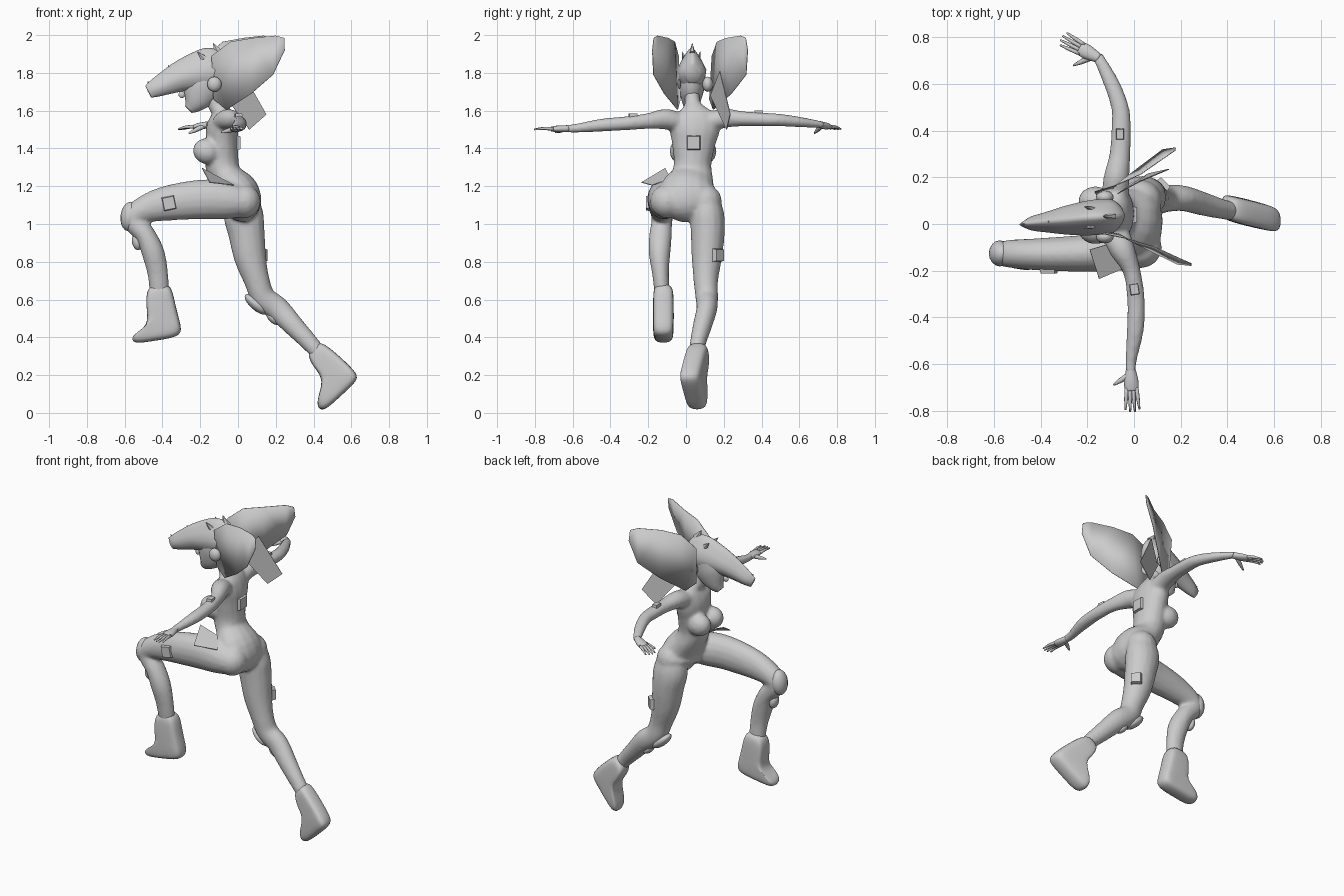
import bpy, bmesh, math
from mathutils import Vector

default_cube = bpy.data.objects.get("Cube")
if default_cube:
    bpy.data.objects.remove(default_cube, do_unlink=True)

grey = bpy.data.materials.new("plain_grey")
grey.use_nodes = True
grey.diffuse_color = (0.6, 0.6, 0.6, 1)
grey.node_tree.nodes["Principled BSDF"].inputs["Base Color"].default_value = (0.6, 0.6, 0.6, 1)


def finish(name, bm, smooth=True):
    """Turn a bmesh into a named grey object."""
    bmesh.ops.recalc_face_normals(bm, faces=bm.faces)
    mesh = bpy.data.meshes.new(name)
    bm.to_mesh(mesh)
    bm.free()
    mesh.materials.append(grey)
    for face in mesh.polygons:
        face.use_smooth = smooth
    obj = bpy.data.objects.new(name, mesh)
    bpy.context.collection.objects.link(obj)
    return obj


def loft(bm, rings):
    """Skin closed rings of equal length and cap both ends."""
    loops = [[bm.verts.new(point) for point in ring] for ring in rings]
    count = len(loops[0])
    for lower, upper in zip(loops, loops[1:]):
        for i in range(count):
            j = (i + 1) % count
            bm.faces.new((lower[i], lower[j], upper[j], upper[i]))
    bm.faces.new(loops[0][::-1])
    bm.faces.new(loops[-1])


def spline(stations, steps):
    """Catmull-Rom through stations of any dimension."""
    padded = [stations[0]] + list(stations) + [stations[-1]]
    result = []
    for a, b, c, d in zip(padded, padded[1:], padded[2:], padded[3:]):
        for k in range(steps):
            t = k / steps
            result.append([q + t / 2 * (r - p + t * (2 * p - 5 * q + 4 * r - s + t * (3 * (q - r) + s - p)))
                           for p, q, r, s in zip(a, b, c, d)])
    return result + [list(stations[-1])]


def tube(bm, stations, side, sides=16, steps=4, ridge=0.0):
    """Oval tube; a station is x, y, z, radius along side, other radius."""
    path = spline(stations, steps)
    centres = [Vector(p[:3]) for p in path]
    rings = []
    for i, p in enumerate(path):
        along = (centres[min(i + 1, len(path) - 1)] - centres[max(i - 1, 0)]).normalized()
        u = Vector(side)
        u = (u - along * u.dot(along)).normalized()
        v = along.cross(u)
        ring = []
        for k in range(sides):
            angle = math.tau * k / sides
            lift = math.sin(angle) * (1 if v.z >= 0 else -1)
            narrow = 1 - ridge * max(0, lift)
            ring.append(centres[i] + u * (p[3] * narrow * math.cos(angle)) + v * (p[4] * math.sin(angle)))
        rings.append(ring)
    loft(bm, rings)


def ball(bm, centre, radii, turn=0):
    """Ellipsoid, turned about the y axis."""
    made = bmesh.ops.create_uvsphere(bm, u_segments=16, v_segments=10, radius=1)["verts"]
    c, s = math.cos(turn), math.sin(turn)
    for vert in made:
        x, y, z = (a * b for a, b in zip(vert.co, radii))
        vert.co = Vector(centre) + Vector((c * x + s * z, y, c * z - s * x))


X, Y, Z = (1, 0, 0), (0, 1, 0), (0, 0, 1)

# Body: torso, neck, limbs fused into one skin
bm = bmesh.new()
tube(bm, [(.01, .03, 1.02, .06, .04), (.02, .02, 1.09, .165, .1), (0, .01, 1.17, .155, .11),
          (-.06, .03, 1.25, .115, .085), (-.085, .035, 1.32, .1, .09), (-.085, .04, 1.42, .115, .085),
          (-.085, .045, 1.5, .135, .085), (-.085, .045, 1.56, .13, .07), (-.095, .04, 1.6, .075, .05),
          (-.12, .035, 1.64, .042, .045), (-.15, .03, 1.72, .042, .045)], Y)
for y in (-.025, .1):
    ball(bm, (-.165, y, 1.385), (.075, .062, .068), .3)
for y in (-.1, .1):
    ball(bm, (.03, y, 1.12), (.09, .09, .09))

# Raised leg
tube(bm, [(.06, -.1, 1.11, .08, .07), (-.05, -.11, 1.125, .09, .1), (-.2, -.125, 1.13, .08, .105),
          (-.4, -.13, 1.105, .07, .09), (-.53, -.128, 1.06, .06, .065), (-.545, -.128, 1.01, .055, .06),
          (-.49, -.135, .94, .06, .055), (-.45, -.14, .85, .058, .06), (-.425, -.135, .74, .045, .055),
          (-.415, -.125, .62, .04, .05)], Y)
# Trailing leg
tube(bm, [(.03, .1, 1.15, .07, .08), (.03, .112, 1.05, .09, .105), (.045, .115, .95, .09, .097),
          (.065, .11, .82, .08, .085), (.1, .105, .7, .065, .068), (.135, .11, .61, .06, .065),
          (.21, .11, .55, .055, .065), (.3, .085, .455, .05, .055), (.385, .062, .365, .042, .046),
          (.44, .055, .3, .04, .04)], Y)
# Arms
right_arm = [(-.08, -.04, 1.54, .06, .05), (-.05, -.11, 1.555, .055, .055), (-.01, -.2, 1.545, .038, .042),
             (.008, -.32, 1.533, .038, .037), (.006, -.45, 1.523, .037, .034), (-.012, -.58, 1.507, .025, .024),
             (-.014, -.64, 1.505, .023, .02)]
left_arm = [(-.08, .12, 1.54, .06, .05), (-.075, .2, 1.56, .055, .052), (-.06, .3, 1.557, .045, .04),
            (-.055, .42, 1.553, .042, .036), (-.06, .5, 1.55, .038, .033), (-.095, .6, 1.54, .034, .028),
            (-.145, .7, 1.528, .026, .02), (-.16, .72, 1.525, .024, .018)]
for arm in (right_arm, left_arm):
    tube(bm, arm, X)
body = finish("body", bm)
remesh = body.modifiers.new("Fuse", "REMESH")
remesh.mode = "VOXEL"
remesh.voxel_size = .01
remesh.use_smooth_shade = True
soften = body.modifiers.new("Soften", "SMOOTH")
soften.factor = .5
soften.iterations = 6


def hand(name, wrist, tip, thumb_tip):
    """Flat palm, four slightly spread fingers and a thumb."""
    wrist, tip, thumb_tip = Vector(wrist), Vector(tip), Vector(thumb_tip)
    reach = tip - wrist
    across = reach.cross(Vector(Z)).normalized()
    bm = bmesh.new()
    knuckle = wrist + reach * .5
    tube(bm, [(*wrist, .02, .018), (*(wrist + reach * .3), .031, .018), (*knuckle, .029, .012)], across, 12)
    for k in (-1.5, -.5, .5, 1.5):
        start = knuckle + across * k * .014 - reach * .06
        end = tip + across * k * .02 - reach * .05 * abs(k)
        middle = (start + end) / 2 + Vector((0, 0, .005))
        tube(bm, [(*start, .009, .01), (*middle, .008, .008), (*end, .004, .004)], across, 8, 2)
    root = wrist + reach * .12
    tube(bm, [(*root, .014, .014), (*root.lerp(thumb_tip, .6), .012, .011), (*thumb_tip, .004, .004)], Z, 8, 2)
    finish(name, bm)


hand("right_hand", (-.014, -.62, 1.505), (-.006, -.81, 1.5), (-.088, -.69, 1.485))
hand("left_hand", (-.15, .71, 1.527), (-.315, .8, 1.5), (-.26, .68, 1.48))

# Head with jaw and nose
bm = bmesh.new()
tube(bm, [(-.262, .025, 1.606, .02, .025), (-.24, .027, 1.63, .04, .05), (-.215, .028, 1.67, .056, .082),
          (-.19, .03, 1.73, .068, .105), (-.17, .032, 1.81, .065, .1)], Y)
ball(bm, (-.297, .02, 1.685), (.018, .011, .018))
finish("head", bm)

# Beaked helmet with a narrow ridge and horns
bm = bmesh.new()
tube(bm, [(-.475, -.002, 1.7, .012, .035), (-.44, .002, 1.718, .03, .048), (-.37, .008, 1.752, .045, .066),
          (-.3, .015, 1.783, .06, .083), (-.22, .023, 1.806, .072, .103), (-.15, .03, 1.818, .076, .115),
          (-.09, .035, 1.81, .07, .09), (-.055, .037, 1.8, .04, .05)], Y, ridge=.55)
helmet = finish("helmet", bm)

bm = bmesh.new()
for base, tip, width in (((-.44, 0, 1.745), (-.482, 0, 1.752), .016), ((-.35, .01, 1.81), (-.37, .01, 1.84), .018),
                         ((-.18, -.01, 1.875), (-.215, -.02, 1.912), .02), ((-.18, .065, 1.875), (-.215, .075, 1.912), .02),
                         ((-.1, .033, 1.9), (-.132, .033, 1.958), .03)):
    tube(bm, [(*base, width * .6, width), (*tip, .001, .001)], Y, 6, 1)
finish("helmet_horns", bm, False)

bm = bmesh.new()
for y in (-.055, .115):
    ball(bm, (-.125, y, 1.74), (.038, .028, .04))
finish("ear_discs", bm)


def sheet(name, pairs, smooth=True):
    """Thin strip of quads between two edges."""
    bm = bmesh.new()
    rows = [[bm.verts.new(p) for p in pair] for pair in pairs]
    for (a, b), (c, d) in zip(rows, rows[1:]):
        bm.faces.new((a, b, d, c))
    obj = finish(name, bm, smooth)
    thick = obj.modifiers.new("Thickness", "SOLIDIFY")
    thick.thickness = .004
    thick.offset = 0


# Wing-like ears; the left one is spread wider
ear = [((-.14, -.04, 1.89), (-.13, -.03, 1.66)), ((-.04, -.06, 1.965), (-.06, -.045, 1.605)),
       ((.08, -.095, 1.985), (.07, -.115, 1.69)), ((.2, -.15, 1.997), (.185, -.172, 1.79)),
       ((.245, -.17, 1.985), (.247, -.178, 1.92))]
sheet("right_ear", ear)
sheet("left_ear", [[(-.17 + (x + .14) * .9, .035 + 1.37 * (.035 - y), z) for x, y, z in pair] for pair in ear])

# Loose cloth pieces at shoulder and hip
sheet("shoulder_cloth", [((.02, .18, 1.81), (.15, .235, 1.58)), ((-.07, .13, 1.68), (.06, .215, 1.5))], False)
sheet("hip_cloth", [((-.19, -.11, 1.295), (-.15, -.235, 1.22)), ((-.09, -.08, 1.24), (-.02, -.18, 1.205))], False)


def boot(name, profile, width, centre_y):
    """Rounded slab from a side profile; centre_y gives its drift with x."""
    cx = sum(p[0] for p in profile) / len(profile)
    cz = sum(p[1] for p in profile) / len(profile)
    bm = bmesh.new()
    rings = []
    for offset, scale in ((-1, .72), (-.75, 1), (.75, 1), (1, .72)):
        ring = []
        for x, z in profile:
            px, pz = cx + (x - cx) * scale, cz + (z - cz) * scale
            ring.append((px, centre_y(px) + offset * width, pz))
        rings.append(ring)
    loft(bm, rings)
    obj = finish(name, bm)
    obj.modifiers.new("Rounding", "SUBSURF").levels = 2


boot("right_boot", [(-.485, .675), (-.415, .685), (-.35, .685), (-.33, .56), (-.295, .45), (-.305, .4), (-.45, .38),
                    (-.56, .36), (-.57, .41), (-.47, .46), (-.488, .56)], .056, lambda x: -.12)
boot("left_boot", [(.36, .315), (.4, .36), (.44, .385), (.54, .3), (.64, .205), (.63, .165), (.53, .075), (.445, -.005),
                   (.405, .045), (.46, .175), (.4, .24)], .058, lambda x: .07 - .25 * (x - .4))

# Knee and shin guards
bm = bmesh.new()
ball(bm, (-.575, -.126, 1.04), (.047, .056, .078), .12)
ball(bm, (-.535, -.13, .905), (.026, .034, .045), -.2)
finish("right_knee_guards", bm)
bm = bmesh.new()
ball(bm, (.095, .11, .575), (.03, .052, .075), -.85)
ball(bm, (.185, .11, .5), (.022, .034, .045), -.8)
finish("left_knee_guards", bm)


def pad(name, centre, normal, wide, tall, roll=0):
    """Small pillow-edged patch facing along the normal."""
    obj_bm = bmesh.new()
    bmesh.ops.create_cube(obj_bm, size=1)
    bmesh.ops.scale(obj_bm, vec=(wide, tall, .024), verts=obj_bm.verts)
    for vert in obj_bm.verts:
        if vert.co.z > 0:
            vert.co.x *= .85
            vert.co.y *= .85
    obj = finish(name, obj_bm, False)
    turn = Vector(normal).to_track_quat("Z", "Y").to_matrix().to_4x4()
    obj.matrix_world = turn
    obj.rotation_euler.rotate_axis("Z", roll)
    obj.location = centre


pad("back_patch", (.0, .04, 1.43), X, .075, .08)
pad("right_thigh_patch", (-.365, -.2, 1.11), (0, -1, 0), .07, .075, .2)
pad("left_thigh_patch", (.128, .172, .835), (.7, .7, 0), .065, .07)
pad("right_arm_patch", (.002, -.28, 1.572), Z, .04, .05, .15)
pad("left_arm_patch", (-.06, .385, 1.59), Z, .036, .05)
